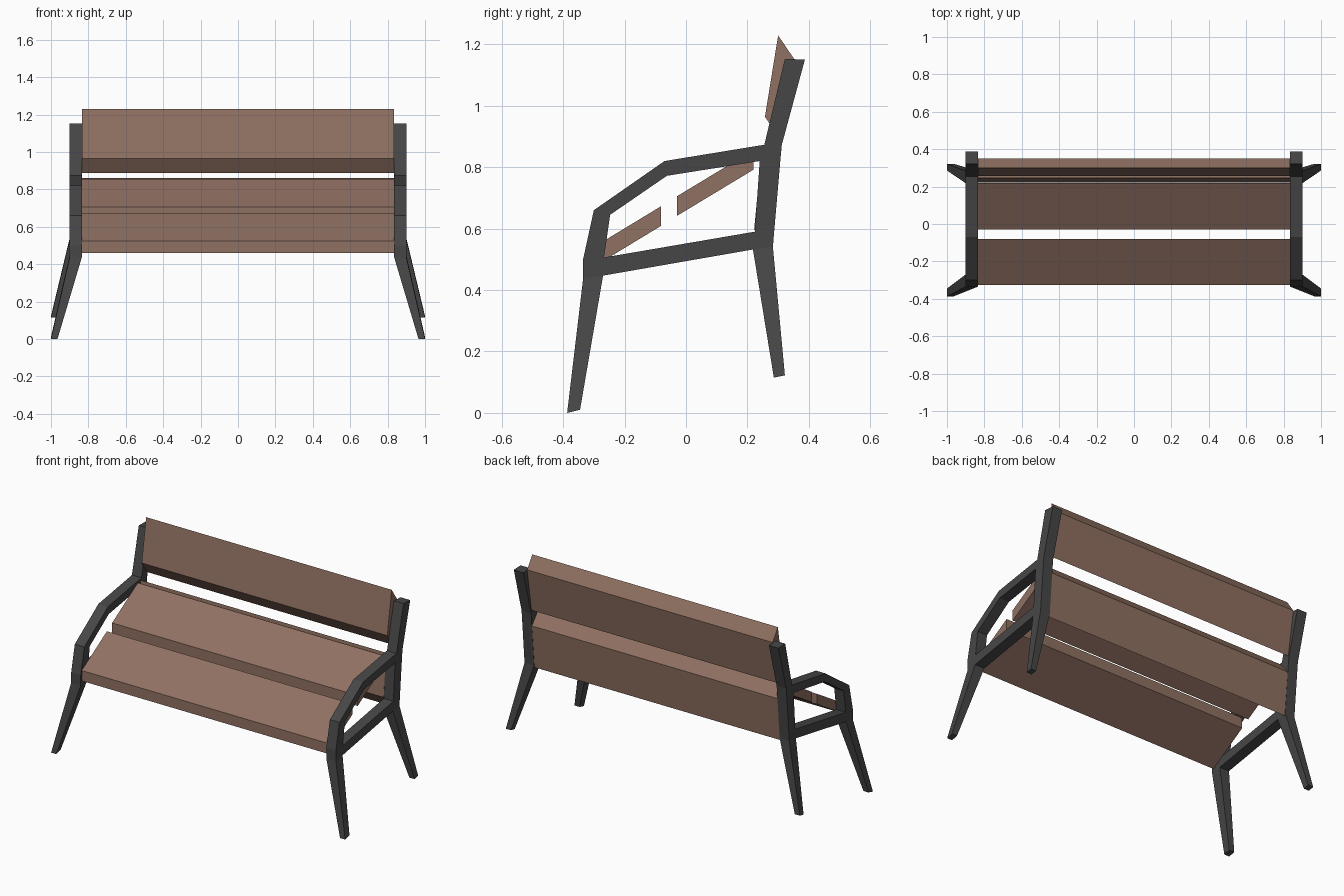
import bpy
import bmesh

cube = bpy.data.objects.get("Cube")
if cube:
    bpy.data.objects.remove(cube, do_unlink=True)


def make_material(name, rgb):
    mat = bpy.data.materials.new(name)
    mat.use_nodes = True
    color = (*rgb, 1.0)
    mat.diffuse_color = color
    bsdf = next(n for n in mat.node_tree.nodes if n.type == 'BSDF_PRINCIPLED')
    bsdf.inputs["Base Color"].default_value = color
    return mat


wood = make_material("brown_wood", (0.28, 0.165, 0.123))
iron = make_material("dark_iron", (0.062, 0.062, 0.062))

INNER, OUTER = 0.835, 0.90          # thickness of the side frames along x
FOOT_IN, FOOT_OUT = 0.965, 1.0      # splayed feet


def section(a, b, x0=INNER, x1=OUTER):
    """Cross-section of a bar: two (y, z) corners spread between two x values."""
    return [(x0, *a), (x1, *a), (x1, *b), (x0, *b)]


def bar_quads(sections):
    """Six quads for each block between neighbouring cross-sections."""
    quads = []
    for s, t in zip(sections, sections[1:]):
        quads += [s, t]
        for i in range(4):
            j = (i + 1) % 4
            quads.append([s[i], s[j], t[j], t[i]])
    return quads


def build(name, quads, mat, side=1):
    """One welded mesh; quads shared by two blocks are interior and dropped."""
    keys = [frozenset(q) for q in quads]
    bm = bmesh.new()
    verts = {}
    for quad, key in zip(quads, keys):
        if keys.count(key) > 1:
            continue
        for p in quad:
            if p not in verts:
                verts[p] = bm.verts.new((p[0] * side, p[1], p[2]))
        bm.faces.new([verts[p] for p in quad])
    bmesh.ops.recalc_face_normals(bm, faces=bm.faces)
    mesh = bpy.data.meshes.new(name)
    bm.to_mesh(mesh)
    bm.free()
    mesh.materials.append(mat)
    obj = bpy.data.objects.new(name, mesh)
    bpy.context.collection.objects.link(obj)
    return obj


# Joints shared between the bars of a side frame
rail_front_low, rail_front_top = (-0.27, 0.447), (-0.267, 0.506)
rail_back_low, rail_back_top = (0.218, 0.532), (0.224, 0.59)
arm_low, arm_top = (0.24, 0.82), (0.255, 0.873)

# Front leg rising into the bent armrest
front_leg_and_arm = [
    section((-0.387, 0.0), (-0.345, 0.01), FOOT_IN, FOOT_OUT),
    section((-0.335, 0.437), rail_front_low),
    section((-0.335, 0.50), rail_front_top),
    section((-0.30, 0.66), (-0.247, 0.645)),
    section((-0.07, 0.82), (-0.062, 0.772)),
    section(arm_top, arm_low),
]
# Rear leg rising into the back post
rear_leg_and_post = [
    section((0.286, 0.115), (0.322, 0.122), FOOT_IN, FOOT_OUT),
    section(rail_back_low, (0.283, 0.54)),
    section(rail_back_top, (0.287, 0.59)),
    section(arm_low, (0.307, 0.82)),
    section(arm_top, (0.312, 0.873)),
    section((0.322, 1.153), (0.387, 1.15)),
]
# Rail under the seat
seat_rail = [section(rail_front_low, rail_front_top),
             section(rail_back_low, rail_back_top)]

frame = (bar_quads(front_leg_and_arm) + bar_quads(rear_leg_and_post)
         + bar_quads(seat_rail))
for name, side in (("left_frame", 1), ("right_frame", -1)):
    build(name, frame, iron, side)


def plank(name, start, end, depth):
    """Board across the bench: slanted face from start to end, offset by depth."""
    corners = [start, end,
               (end[0] + depth[0], end[1] + depth[1]),
               (start[0] + depth[0], start[1] + depth[1])]
    ends = [[(x, *c) for c in corners] for x in (-INNER, INNER)]
    build(name, bar_quads(ends), wood)


# Seat and back planks
plank("front_seat_plank", (-0.325, 0.525), (-0.081, 0.673), (0, -0.064))
plank("rear_seat_plank", (-0.03, 0.705), (0.22, 0.856), (0, -0.064))
plank("lower_back_plank", (0.222, 0.598), (0.247, 0.862), (0.057, -0.071))
plank("upper_back_plank", (0.257, 0.964), (0.30, 1.229), (0.051, -0.075))
